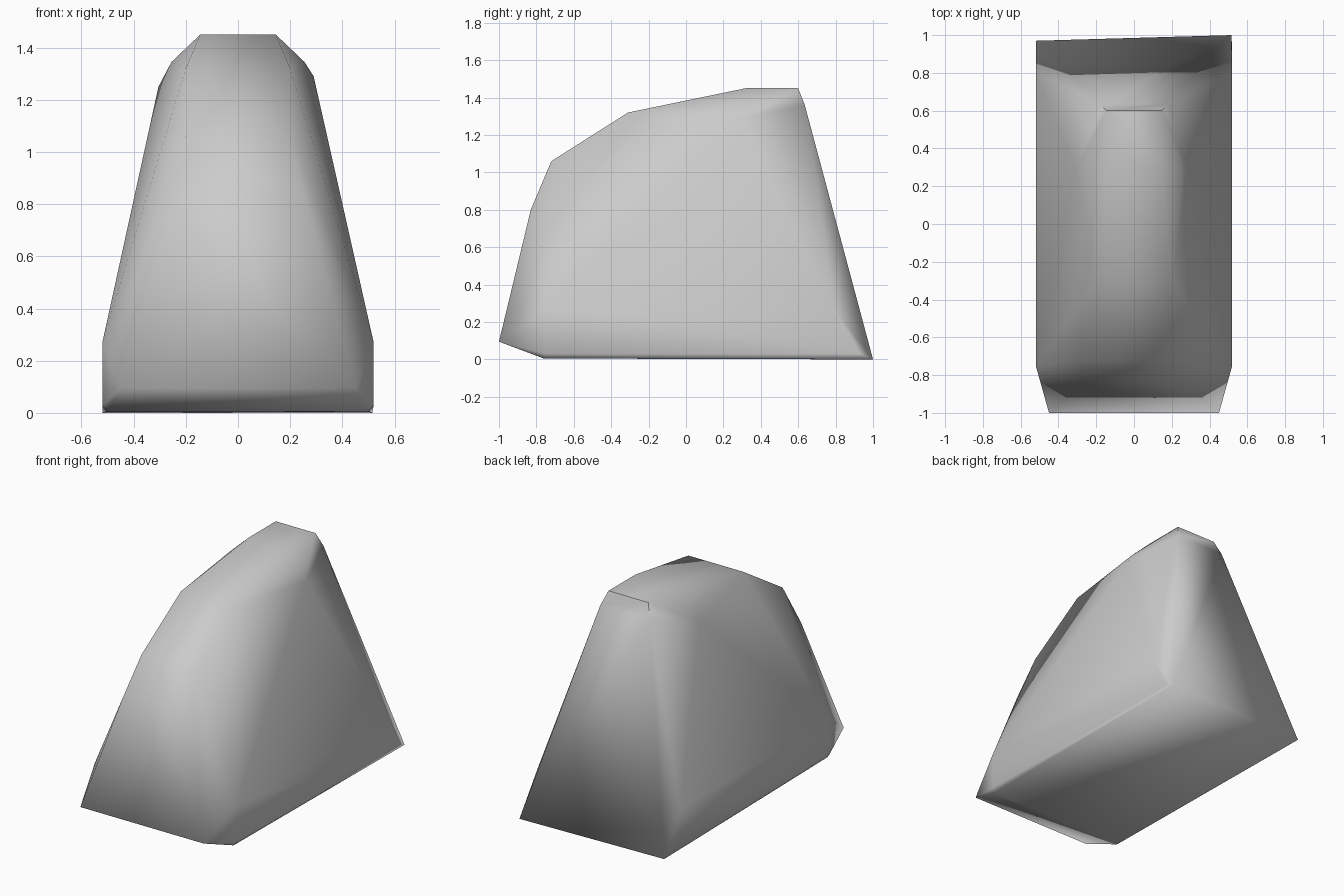
import bpy, bmesh, math

if "Cube" in bpy.data.objects:
    bpy.data.objects.remove(bpy.data.objects["Cube"])

# Faceted boulder-like block: half outline points (x, y, z), mirrored across x
half = [
    (0.50, -0.76, 0.005), (0.52, -0.75, 0.03),           # underside front corners
    (0.45, -1.00, 0.095),                                # nose edge
    (0.52, -0.75, 0.27), (0.52, 0.80, 0.26),             # widest flank line
    (0.26, -0.83, 0.80), (0.20, -0.72, 1.06),            # sloping front
    (0.20, -0.31, 1.32), (0.145, 0.32, 1.45),            # roof
    (0.145, 0.60, 1.45), (0.18, 0.635, 1.36),            # top of the back
    (0.255, 0.29, 1.345),                                # shoulders
]
# Slightly uneven corners
uneven = [(0.29, 0.29, 1.29), (-0.305, 0.29, 1.25),
          (0.515, 1.0, 0.0), (-0.52, 0.97, 0.0),
          (0.52, 0.93, 0.03), (-0.52, 0.93, 0.03)]

bm = bmesh.new()
for x, y, z in half:
    for s in (1, -1):
        bm.verts.new((s * x, y, z))
for p in uneven:
    bm.verts.new(p)

# Wrap the points in a convex skin
res = bmesh.ops.convex_hull(bm, input=bm.verts[:])
loose = [v for v in bm.verts if not v.link_faces]
bmesh.ops.delete(bm, geom=loose, context='VERTS')
bmesh.ops.recalc_face_normals(bm, faces=bm.faces[:])

mesh = bpy.data.meshes.new("block_body")
bm.to_mesh(mesh)
bm.free()
body = bpy.data.objects.new("block_body", mesh)
bpy.context.collection.objects.link(body)

# Soft shading with a crisp base edge
bpy.context.view_layer.objects.active = body
body.select_set(True)
bpy.ops.object.shade_smooth_by_angle(angle=math.radians(62))
